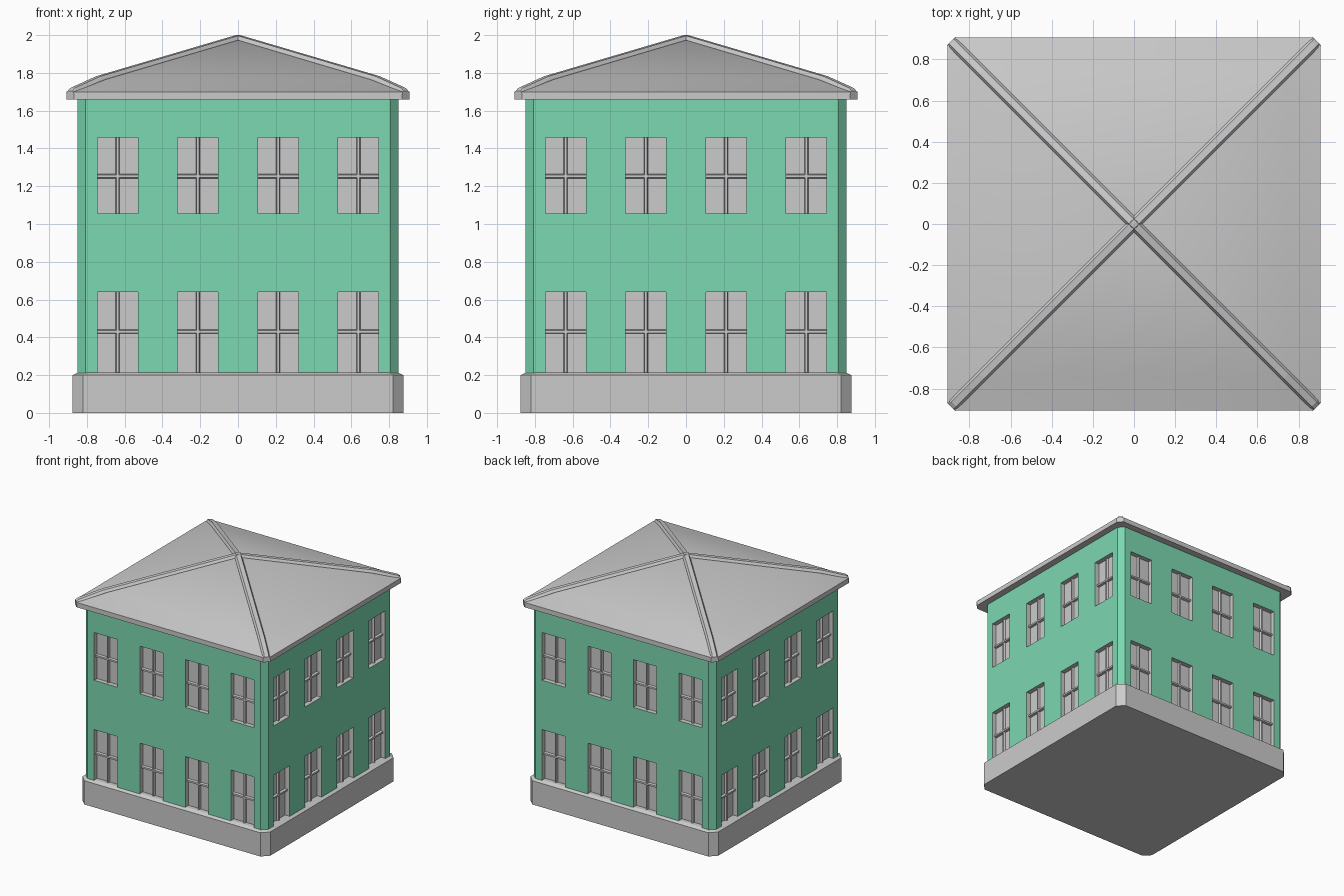
import bpy, bmesh
from math import pi, radians
from mathutils import Matrix, Vector

if "Cube" in bpy.data.objects:
    bpy.data.objects.remove(bpy.data.objects["Cube"])

TURNS = [Matrix.Rotation(k * pi / 2, 3, 'Z') for k in range(4)]
WALL, CH = 0.85, 0.043           # wall half width and corner chamfer
PANE_Y = -WALL + 0.04            # recessed glazing plane
COLS = [-0.637, -0.2125, 0.2125, 0.637]
HALF = 0.1075                    # window half width
ROWS = [(0.21, 0.64, 0.43), (1.055, 1.457, 1.253)]   # bottom, top, crossbar


def finish(bm, name, mat=None, smooth=None, recalc=False):
    bmesh.ops.remove_doubles(bm, verts=bm.verts, dist=1e-5)
    if recalc:
        bmesh.ops.recalc_face_normals(bm, faces=bm.faces)
    me = bpy.data.meshes.new(name)
    bm.to_mesh(me)
    bm.free()
    ob = bpy.data.objects.new(name, me)
    bpy.context.collection.objects.link(ob)
    if mat:
        me.materials.append(mat)
    if smooth:
        bpy.ops.object.select_all(action='DESELECT')
        ob.select_set(True)
        bpy.context.view_layer.objects.active = ob
        bpy.ops.object.shade_smooth_by_angle(angle=radians(smooth))
    return ob


def face(bm, pts, rot=TURNS[0]):
    return bm.faces.new([bm.verts.new(rot @ Vector(p)) for p in pts])


def octagon(r, c, z):
    pts = []
    for rot in TURNS:
        pts += [rot @ Vector((-r + c, -r, z)), rot @ Vector((r - c, -r, z))]
    return pts


def stack(bm, rings):
    """Closed solid through a list of chamfered-square rings."""
    loops = [[bm.verts.new(p) for p in octagon(*r)] for r in rings]
    for a, b in zip(loops, loops[1:]):
        for i in range(8):
            j = (i + 1) % 8
            bm.faces.new((a[i], a[j], b[j], b[i]))
    bm.faces.new(loops[0][::-1])
    return loops[-1]


def bar(bm, rot, x0, x1, z0, z1, front, ix, iz):
    """Glazing bar with slanted sides, standing on the pane."""
    yb, yf = PANE_Y + 0.001, front
    b = [(x0, yb, z0), (x1, yb, z0), (x1, yb, z1), (x0, yb, z1)]
    f = [(x0 + ix, yf, z0 + iz), (x1 - ix, yf, z0 + iz),
         (x1 - ix, yf, z1 - iz), (x0 + ix, yf, z1 - iz)]
    face(bm, f, rot)
    for i in range(4):
        j = (i + 1) % 4
        face(bm, (b[i], b[j], f[j], f[i]), rot)


# Plinth with bevelled top
bm = bmesh.new()
top = stack(bm, [(0.875, 0.055, 0), (0.875, 0.055, 0.2), (0.845, 0.045, 0.215)])
bm.faces.new(top)
finish(bm, "base")

# Walls with window openings and chamfered corners
green = bpy.data.materials.new("wall_green")
green.diffuse_color = (0.2, 0.69, 0.44, 1)
green.use_nodes = True
green.node_tree.nodes["Principled BSDF"].inputs["Base Color"].default_value = green.diffuse_color
xs = [-WALL + CH] + [c + s * HALF for c in COLS for s in (-1, 1)] + [WALL - CH]
zs = [0.21, 0.64, 1.055, 1.457, 1.665]
bm = bmesh.new()
for rot in TURNS:
    for i, (x0, x1) in enumerate(zip(xs, xs[1:])):
        for k, (z0, z1) in enumerate(zip(zs, zs[1:])):
            if i % 2 == 1 and k % 2 == 0:
                continue
            face(bm, [(x0, -WALL, z0), (x1, -WALL, z0),
                      (x1, -WALL, z1), (x0, -WALL, z1)], rot)
    for z0, z1 in zip(zs, zs[1:]):
        a, b = (WALL - CH, -WALL), (WALL, -WALL + CH)
        face(bm, [(*a, z0), (*b, z0), (*b, z1), (*a, z1)], rot)
finish(bm, "walls", green)

# Windows: reveals, panes and glazing bars
for side, rot in zip(("front", "right", "back", "left"), TURNS):
    bm = bmesh.new()
    for cx in COLS:
        for z0, z1, zc in ROWS:
            x0, x1 = cx - HALF, cx + HALF
            loop = [(x0, z0), (x1, z0), (x1, z1), (x0, z1)]
            face(bm, [(x, PANE_Y, z) for x, z in loop], rot)
            for (xa, za), (xb, zb) in zip(loop, loop[1:] + loop[:1]):
                face(bm, [(xb, -WALL, zb), (xb, PANE_Y, zb),
                          (xa, PANE_Y, za), (xa, -WALL, za)], rot)
            bar(bm, rot, cx - 0.011, cx + 0.011, z0, z1, PANE_Y - 0.018, 0.005, 0)
            bar(bm, rot, x0, x1, zc - 0.011, zc + 0.011, PANE_Y - 0.02, 0, 0.004)
    finish(bm, side + "_windows")

# Roof: flat eave, slight flare, then pyramid
bm = bmesh.new()
top = stack(bm, [(0.907, 0.036, 1.66), (0.907, 0.036, 1.7), (0.74, 0.036, 1.765)])
apex = bm.verts.new((0, 0, 1.985))
for i in range(8):
    bm.faces.new((top[i], top[(i + 1) % 8], apex))
finish(bm, "roof", smooth=20, recalc=True)

# Raised hip ridges: distance along the diagonal, top height
bm = bmesh.new()
PATH = [(0.889, 1.705), (0.876, 1.72), (0.74, 1.782), (0.0, 2.0)]
for rot in TURNS:
    rings = []
    for d, z in PATH:
        sec = [(-0.02, -0.04), (-0.02, -0.018), (-0.012, 0), (0.012, 0),
               (0.02, -0.018), (0.02, -0.04)]
        rings.append([bm.verts.new(rot @ Vector((d + l, d - l, z + h))) for l, h in sec])
    for a, b in zip(rings, rings[1:]):
        for i in range(6):
            j = (i + 1) % 6
            bm.faces.new((a[i], a[j], b[j], b[i]))
    bm.faces.new(rings[0])
    bm.faces.new(rings[-1][::-1])
bmesh.ops.recalc_face_normals(bm, faces=bm.faces)
finish(bm, "hip_ridges")
